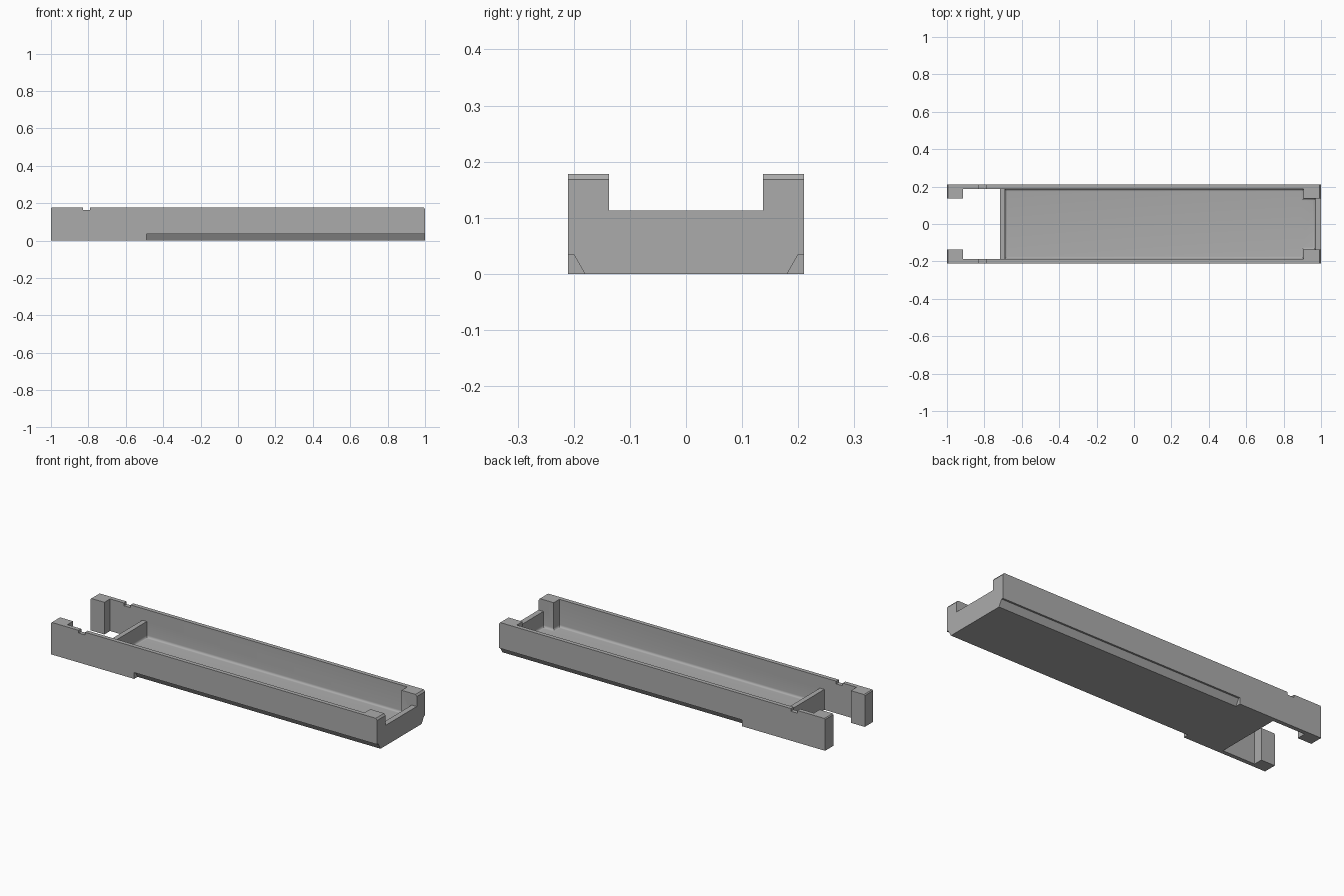
import bpy, bmesh, math
from mathutils import Vector

cube = bpy.data.objects.get("Cube")
if cube:
    bpy.data.objects.remove(cube, do_unlink=True)

WALL, GAP, TOP, LIP, FLOOR = 0.187, 0.137, 0.178, 0.113, 0.025

grey = bpy.data.materials.new("plain grey")
grey.use_nodes = True
colour = (0.41, 0.41, 0.41, 1)
grey.diffuse_color = colour
grey.node_tree.nodes["Principled BSDF"].inputs["Base Color"].default_value = colour


def prism(name, points, axis, low, high, fillet=0):
    """Extrude a 2D outline along an axis, optionally rounding its low rim."""
    def place(a, b, c):
        return Vector({"x": (c, a, b), "y": (a, c, b), "z": (a, b, c)}[axis])
    bm = bmesh.new()
    base = bm.faces.new([bm.verts.new(place(a, b, low)) for a, b in points])
    rim = list(base.edges)
    grown = bmesh.ops.extrude_face_region(bm, geom=[base], use_keep_orig=True)
    shift = place(0, 0, high - low)
    for item in grown["geom"]:
        if isinstance(item, bmesh.types.BMVert):
            item.co += shift
    bmesh.ops.recalc_face_normals(bm, faces=bm.faces)
    if fillet:
        bmesh.ops.bevel(bm, geom=rim, offset=fillet, segments=5,
                        profile=0.5, affect="EDGES")
    mesh = bpy.data.meshes.new(name)
    bm.to_mesh(mesh)
    bm.free()
    obj = bpy.data.objects.new(name, mesh)
    bpy.context.collection.objects.link(obj)
    return obj


def mirrored(points):
    """Close an outline by reflecting its half across y = 0."""
    return points + [(x, -y) for x, y in reversed(points)]


def rect(x0, x1, y):
    return mirrored([(x0, y), (x1, y)])


# Side profile with top notch and eased ends
body = prism("tray_body", [
    (-1, 0), (1, 0), (1, 0.168), (0.992, TOP),
    (-0.79, TOP), (-0.79, 0.163), (-0.83, 0.163), (-0.83, TOP),
    (-0.995, TOP), (-1, 0.173)], "y", -0.21, 0.21)
body.data.materials.append(grey)

cutters = [
    # Main trough, narrower between the end blocks, with a rounded floor edge
    prism("trough_cutter", mirrored([(-0.69, WALL), (0.907, WALL), (0.907, GAP), (0.97, GAP)]),
          "z", FLOOR, 0.3, fillet=0.013),
    # Open fork between the two arms
    prism("fork_cutter", mirrored([(-1.1, GAP), (-0.915, GAP), (-0.915, WALL), (-0.717, WALL)]),
          "z", -0.1, 0.3),
    # Lowered cross wall and end lip
    prism("cross_wall_cutter", rect(-0.75, -0.6, WALL), "z", LIP, 0.3),
    prism("end_lip_cutter", rect(0.94, 1.1, GAP), "z", LIP, 0.3),
]
# Undercut rails along both lower edges
for side in (-1, 1):
    cutters.append(prism("rail_cutter", [
        (side * y, z) for y, z in
        [(0.1686, -0.02), (0.2, 0.035), (0.25, 0.035), (0.25, -0.02)]],
        "x", -0.49, 1.1))

bpy.context.view_layer.objects.active = body
for cutter in cutters:
    cut = body.modifiers.new(cutter.name, "BOOLEAN")
    cut.operation = "DIFFERENCE"
    cut.solver = "EXACT"
    cut.object = cutter
    bpy.ops.object.modifier_apply(modifier=cut.name)
    bpy.data.objects.remove(cutter, do_unlink=True)

bpy.ops.object.select_all(action="DESELECT")
body.select_set(True)
bpy.ops.object.shade_smooth_by_angle(angle=math.radians(25))
